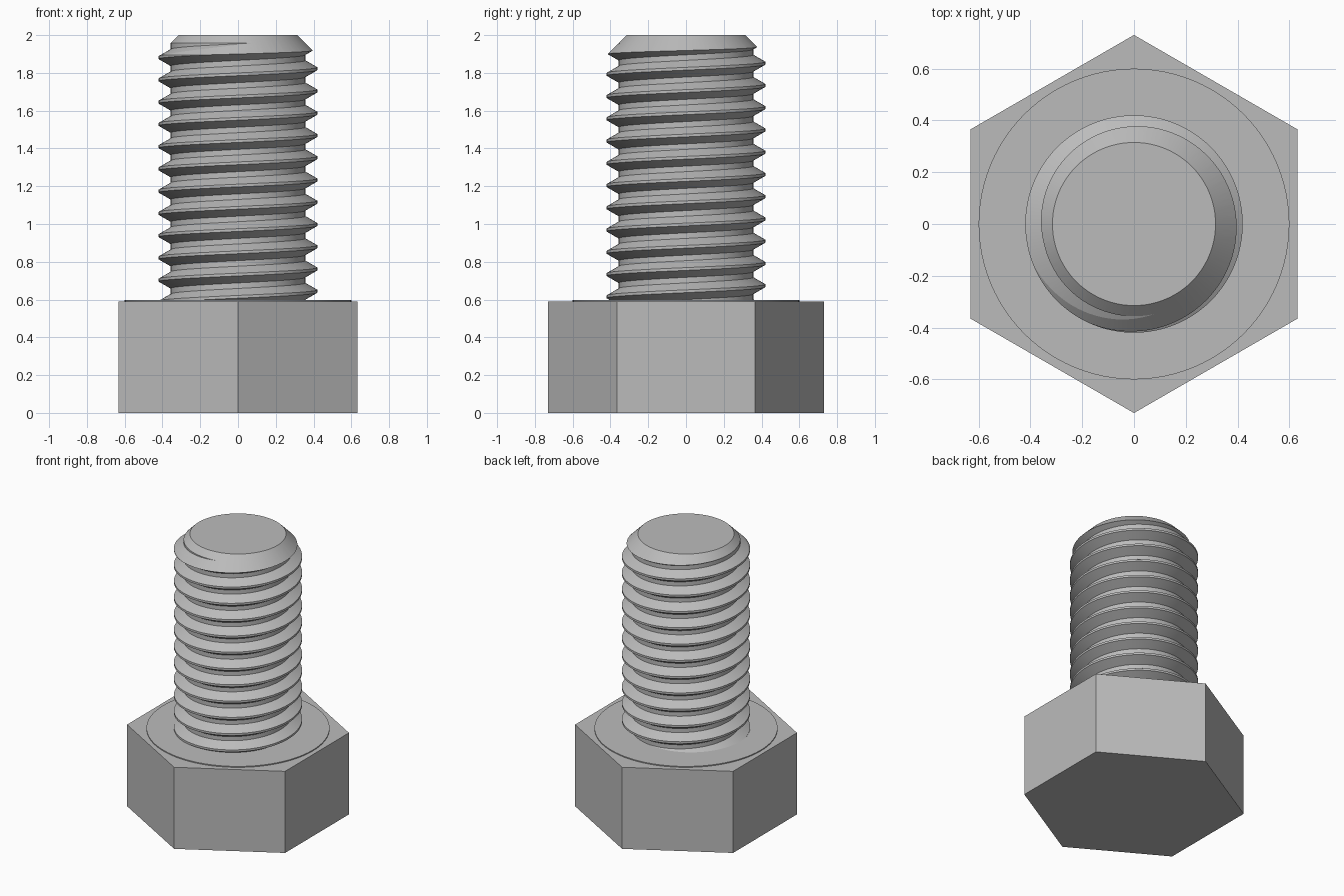
import bpy, bmesh
from math import pi, cos, sin, radians, floor, tan

cube = bpy.data.objects.get("Cube")
if cube:
    bpy.data.objects.remove(cube, do_unlink=True)

HEAD_TOP, SEAT_TOP, TIP_Z = 0.59, 0.597, 2.0
PITCH, CREST_R, TIP_R = 0.1178, 0.42, 0.315
ROOT_R = CREST_R - 0.5413 * PITCH
CREST_Z = 1.822            # height of one crest on the +x side
SEGS = 96

steel = bpy.data.materials.new("grey steel")
steel.use_nodes = True
GREY = (0.5, 0.5, 0.5, 1)
steel.diffuse_color = GREY
steel.node_tree.nodes["Principled BSDF"].inputs["Base Color"].default_value = GREY


def finish(bm, name):
    bmesh.ops.recalc_face_normals(bm, faces=bm.faces)
    mesh = bpy.data.meshes.new(name)
    bm.to_mesh(mesh)
    bm.free()
    mesh.materials.append(steel)
    obj = bpy.data.objects.new(name, mesh)
    bpy.context.collection.objects.link(obj)
    return obj


def lathe(name, profile, sides, start=0.0):
    """Closed solid of revolution from (radius, height) pairs, bottom to top."""
    bm = bmesh.new()
    rings = [[bm.verts.new((r * cos(start + 2 * pi * i / sides),
                            r * sin(start + 2 * pi * i / sides), z))
              for i in range(sides)] for r, z in profile]
    for low, high in zip(rings, rings[1:]):
        for i in range(sides):
            j = (i + 1) % sides
            bm.faces.new((low[i], low[j], high[j], high[i]))
    bm.faces.new(rings[0])
    bm.faces.new(rings[-1])
    return finish(bm, name)


def activate(obj):
    bpy.ops.object.select_all(action='DESELECT')
    obj.select_set(True)
    bpy.context.view_layer.objects.active = obj


def thread_radius(z, crest):
    """Radius of the 60 degree thread at height z, given any crest height."""
    d = (z - crest) / PITCH
    d = abs(d - floor(d + 0.5)) * PITCH
    return min(CREST_R, max(ROOT_R, CREST_R - (d - PITCH / 16) / tan(radians(30))))


def threaded_rod(name, z0, z1):
    """Helical strips, flattened at both ends so the rod closes with plain caps."""
    edges = (-3 / 8, -1 / 16, 1 / 16, 3 / 8)   # root and crest edges in one pitch
    turns = int((z1 - z0) / PITCH) + 6
    first = floor((z0 - CREST_Z) / PITCH) - 3
    bm = bmesh.new()
    cols = []
    for s in range(SEGS + 1):
        a = 2 * pi * s / SEGS
        crest = CREST_Z + PITCH * s / SEGS
        col = []
        for t in range(turns):
            for e in edges:
                z = min(z1, max(z0, crest + PITCH * (first + t + e)))
                r = thread_radius(z, crest)
                col.append(bm.verts.new((r * cos(a), r * sin(a), z)))
        cols.append(col)
    for left, right in zip(cols, cols[1:]):
        for k in range(len(left) - 1):
            bm.faces.new((left[k], right[k], right[k + 1], left[k + 1]))
    bmesh.ops.remove_doubles(bm, verts=bm.verts, dist=1e-5)
    rim = [e for e in bm.edges if e.is_boundary]
    bmesh.ops.holes_fill(bm, edges=rim, sides=0)
    return finish(bm, name)


# Hexagonal head with a point towards the front
lathe("hex_head", [(0.73, 0), (0.73, HEAD_TOP)], 6, pi / 2)

# Thin round bearing face on top of the head
seat = lathe("bearing_face", [(0.6, HEAD_TOP - 0.01), (0.6, SEAT_TOP)], SEGS)

# Threaded shank, trimmed to length with a 45 degree chamfer at the tip
shank = threaded_rod("threaded_shank", 0.45, 2.15)
trim = lathe("shank_trim", [(0.5, HEAD_TOP), (0.5, TIP_Z + TIP_R - 0.5),
                            (TIP_R, TIP_Z)], SEGS)
trim.hide_render = True
cut = shank.modifiers.new("trim", 'BOOLEAN')
cut.operation, cut.solver, cut.object = 'INTERSECT', 'EXACT', trim
activate(shank)
bpy.ops.object.modifier_apply(modifier=cut.name)
bpy.data.objects.remove(trim, do_unlink=True)

for obj in (seat, shank):
    activate(obj)
    bpy.ops.object.shade_smooth_by_angle(angle=radians(12))
